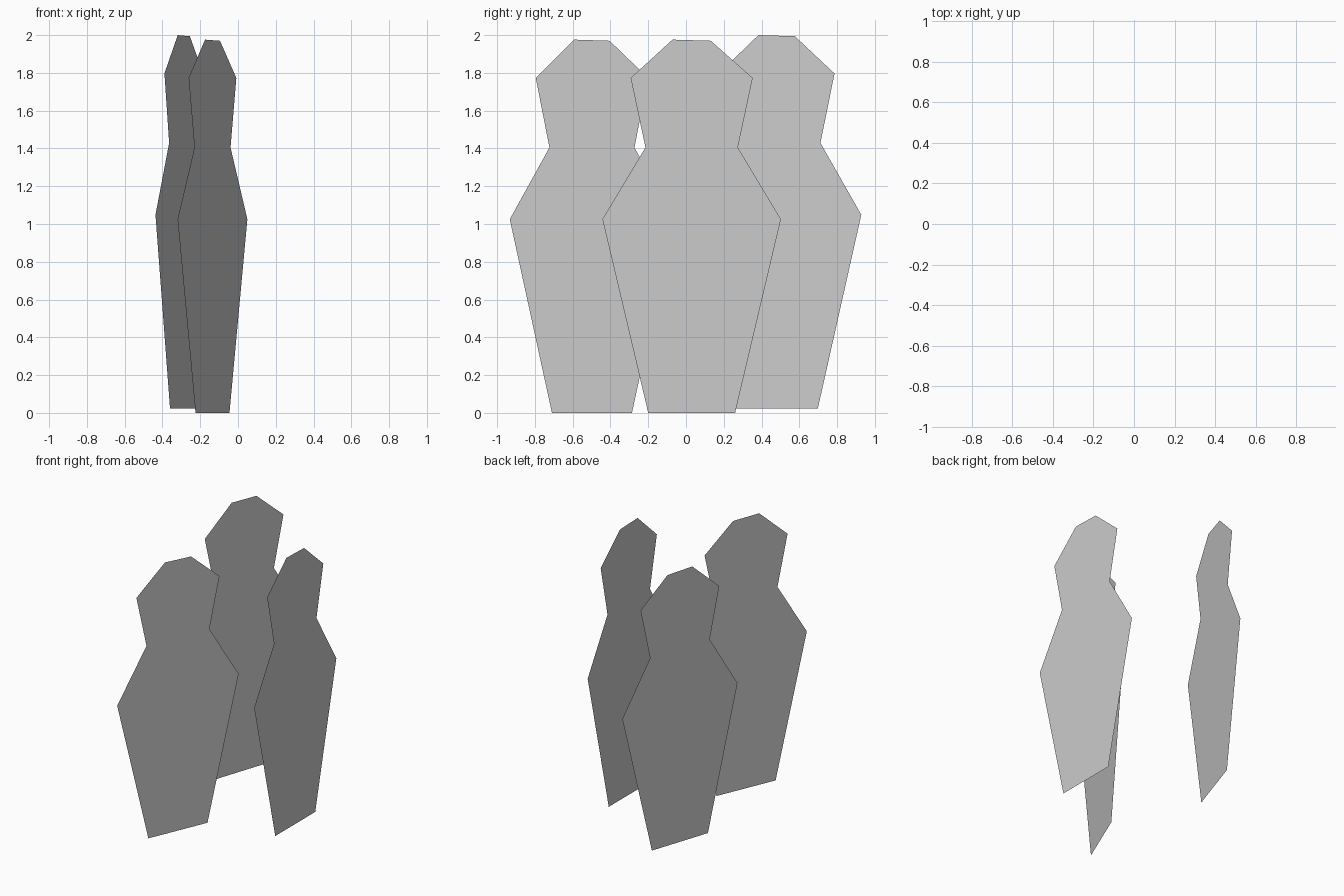
import bpy
from math import radians

if "Cube" in bpy.data.objects:
    bpy.data.objects.remove(bpy.data.objects["Cube"])

# Half-widths of the standing silhouette, from the base up: (half width, height)
HALF = [(0.23, 0.0), (0.4725, 1.025), (0.2445, 1.405), (0.323, 1.773)]
# Flat top, sloping slightly to one side
TOP = [(0.1015, 1.97), (-0.1015, 1.976)]
OUTLINE = HALF + TOP + [(-w, z) for w, z in reversed(HALF)]


def silhouette(name, location, angle):
    """Flat upright card cut to the silhouette outline."""
    mesh = bpy.data.meshes.new(name)
    mesh.from_pydata([(w, 0, z) for w, z in OUTLINE], [],
                     [tuple(range(len(OUTLINE)))])
    card = bpy.data.objects.new(name, mesh)
    card.location = location
    card.rotation_euler.z = radians(angle)
    bpy.context.collection.objects.link(card)
    return card


# Three cards, each turned nearly side-on to the front
silhouette("right_card", (0.44, 0.03, 0.0), 90)
silhouette("front_card", (-0.135, -0.498, 0.0), 67)
silhouette("back_card", (-0.287, 0.48, 0.024), 71.5)
